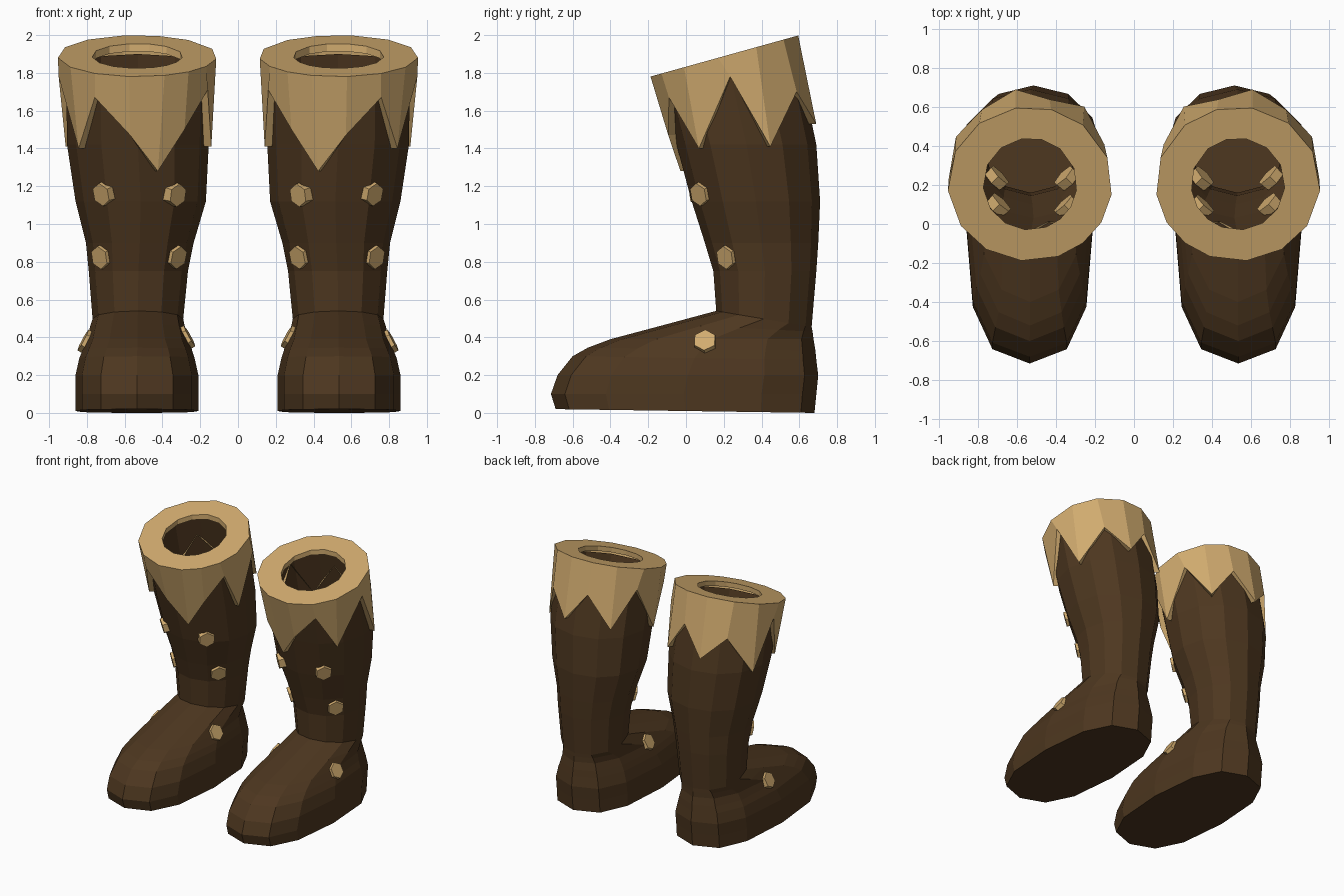
import bpy, bmesh, math
from mathutils import Vector
from mathutils.bvhtree import BVHTree

if "Cube" in bpy.data.objects:
    bpy.data.objects.remove(bpy.data.objects["Cube"])


def material(name, rgb):
    m = bpy.data.materials.new(name)
    m.diffuse_color = (*rgb, 1)
    m.use_nodes = True
    m.node_tree.nodes["Principled BSDF"].inputs["Base Color"].default_value = m.diffuse_color
    return m


leather = material("dark_leather", (0.075, 0.038, 0.014))
tan = material("tan_hide", (0.64, 0.41, 0.16))


def loft(bm, rings):
    """Bridge closed rings of points with quads."""
    rows = [[bm.verts.new(p) for p in r] for r in rings]
    n = len(rows[0])
    for a, b in zip(rows, rows[1:]):
        for i in range(n):
            j = (i + 1) % n
            bm.faces.new((a[i], a[j], b[j], b[i]))
    return rows


def finish(bm, name, mat):
    """Make a flat-shaded object mirrored to the other foot."""
    me = bpy.data.meshes.new(name)
    bm.to_mesh(me)
    bm.free()
    me.materials.append(mat)
    ob = bpy.data.objects.new(name, me)
    bpy.context.collection.objects.link(ob)
    ob.modifiers.new("pair", "MIRROR").use_mirror_merge = False
    return ob


def section(zf, zb, yf, yb, xl, xr, e):
    """12-sided superellipse section, tilted from zf at front to zb at back."""
    pts = []
    for k in range(12):
        a = math.radians(30 * k)
        u, v = (math.copysign(abs(t) ** (2 / e), t) if abs(t) > 1e-6 else 0
                for t in (math.cos(a), math.sin(a)))
        pts.append(((xl + xr) / 2 + u * (xr - xl) / 2,
                    (yf + yb) / 2 + v * (yb - yf) / 2,
                    zf + (zb - zf) * (v + 1) / 2))
    return pts


# Boot: foot and shaft lofted from sole to open top
sections = [
    (.02, .00, -.69, .68, .21, .86, 2.6),
    (.10, .10, -.715, .69, .21, .86, 2.6),
    (.20, .20, -.68, .70, .21, .86, 2.6),
    (.30, .28, -.60, .69, .23, .84, 2.5),
    (.345, .33, -.52, .685, .245, .82, 2.4),
    (.39, .39, -.40, .675, .265, .80, 2.3),
    (.47, .43, -.10, .67, .28, .785, 2.2),
    (.54, .455, .16, .665, .29, .77, 2.1),
    (.75, .75, .145, .69, .265, .79, 2.1),
    (.90, .90, .10, .70, .235, .805, 2.1),
    (1.12, 1.12, .03, .71, .17, .86, 2.1),
    (1.42, 1.42, -.05, .69, .155, .905, 2.1),
    (1.72, 1.90, -.13, .59, .15, .91, 2.1),
]
bm = bmesh.new()
rows = loft(bm, [section(*s) for s in sections])
bm.faces.new(rows[0][::-1])
bm.normal_update()
surface = BVHTree.FromBMesh(bm)
finish(bm, "boot", leather)

# Cuff: tilted thick rim with a ragged pointed hem that follows the shaft
hem = [(-110, 1.28), (-84, 1.47), (-58, 1.67), (-33, 1.40), (-5, 1.78),
       (25, 1.41), (52, 1.70), (80, 1.53), (105, 1.75), (130, 1.50),
       (160, 1.78), (188, 1.41), (210, 1.71), (230, 1.50)]


def rim(rx, ry, drop=0):
    pts = []
    for deg, _ in hem:
        a = math.radians(deg)
        y = .205 + ry * math.sin(a)
        pts.append((.533 + rx * math.cos(a), y, 1.78 + (y + .19) * .278 - drop))
    return pts


def hem_ring(offset):
    pts = []
    for deg, z in hem:
        d = Vector((math.cos(math.radians(deg)), math.sin(math.radians(deg)), 0))
        hit = surface.ray_cast(Vector((.533, .27, z)), d)[0]
        pts.append(hit + d * offset)
    return pts


bm = bmesh.new()
loft(bm, [hem_ring(-.005), hem_ring(.04), rim(.422, .395),
          rim(.24, .235), rim(.24, .235, .04)])
bmesh.ops.recalc_face_normals(bm, faces=bm.faces)
finish(bm, "cuff", tan)

# Buttons: hexagonal studs set through the leather
bm = bmesh.new()
for p in [(.31, .05, 1.15), (.74, .05, 1.15), (.31, .20, .82), (.74, .20, .82),
          (.27, .10, .40), (.81, .10, .38)]:
    loc, nrm, _, _ = surface.find_nearest(Vector(p))
    mat = nrm.to_track_quat("Z", "Y").to_matrix().to_4x4()
    mat.translation = loc - nrm * .015
    bmesh.ops.create_cone(bm, cap_ends=True, segments=6, radius1=.068,
                          radius2=.062, depth=.07, matrix=mat)
finish(bm, "buttons", tan)
